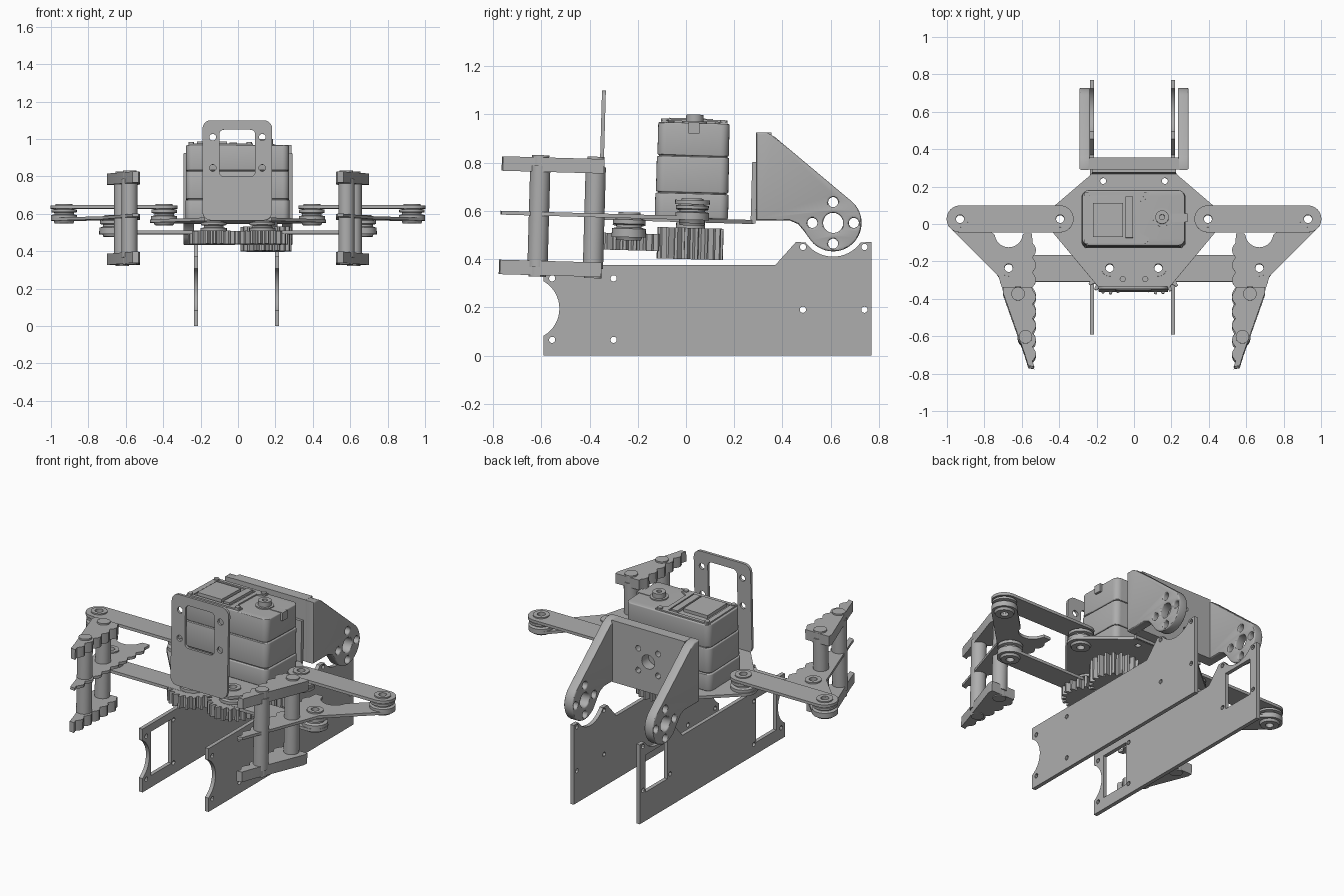
import bpy, bmesh, math
from mathutils import Matrix, Vector

cube = bpy.data.objects.get("Cube")
if cube:
    bpy.data.objects.remove(cube)

grey = bpy.data.materials.new("plain grey")
grey.use_nodes = True
colour = (0.42, 0.42, 0.42, 1)
grey.diffuse_color = colour
grey.node_tree.nodes["Principled BSDF"].inputs["Base Color"].default_value = colour

# The gripper leans back slightly; the chassis stays level
pivot = Vector((0, 0, 0.565))
TILT = Matrix.Translation(pivot) @ Matrix.Rotation(math.radians(-1.6), 4, 'X') @ Matrix.Translation(-pivot)
LEVEL = Matrix.Identity(4)
AXES = {
    'x': Matrix(((0, 0, 1, 0), (1, 0, 0, 0), (0, 1, 0, 0), (0, 0, 0, 1))),
    'y': Matrix(((1, 0, 0, 0), (0, 0, -1, 0), (0, 1, 0, 0), (0, 0, 0, 1))),
    'z': LEVEL,
}
parts = []


def add(name, mesh, pose):
    mesh.transform(pose)
    mesh.materials.clear()
    mesh.materials.append(grey)
    ob = bpy.data.objects.new(name, mesh)
    bpy.context.collection.objects.link(ob)
    parts.append(ob)
    return ob


def arc(cx, cy, r, a0, a1, n=16):
    angles = [math.radians(a0 + (a1 - a0) * i / n) for i in range(n + 1)]
    return [(cx + r * math.cos(a), cy + r * math.sin(a)) for a in angles]


def circle(cx, cy, r, n=20):
    return arc(cx, cy, r, 0, 360 - 360 / n, n - 1)


def rounded(x0, y0, x1, y1, r):
    return (arc(x1 - r, y1 - r, r, 0, 90, 5) + arc(x0 + r, y1 - r, r, 90, 180, 5)
            + arc(x0 + r, y0 + r, r, 180, 270, 5) + arc(x1 - r, y0 + r, r, 270, 360, 5))


def box(x0, y0, x1, y1):
    return [(x0, y0), (x1, y0), (x1, y1), (x0, y1)]


def plate(name, outline, lo, hi, holes=(), axis='z', pose=TILT, bevel=0, side=1):
    """Extruded outline with holes; side=-1 mirrors it across x."""
    cu = bpy.data.curves.new(name, 'CURVE')
    cu.dimensions, cu.fill_mode = '2D', 'BOTH'
    cu.extrude = (hi - lo) / 2 - bevel
    cu.bevel_depth, cu.offset, cu.bevel_resolution = bevel, -bevel, 2
    for ring in [outline, *holes]:
        sp = cu.splines.new('POLY')
        sp.points.add(len(ring) - 1)
        for p, (a, b) in zip(sp.points, ring):
            p.co = (side * a, b, 0, 1)
        sp.use_cyclic_u = True
    tmp = bpy.data.objects.new(name, cu)
    bpy.context.collection.objects.link(tmp)
    bpy.context.view_layer.update()
    mesh = bpy.data.meshes.new_from_object(tmp.evaluated_get(bpy.context.evaluated_depsgraph_get()))
    bpy.data.objects.remove(tmp)
    bpy.data.curves.remove(cu)
    bm = bmesh.new()
    bm.from_mesh(mesh)
    bmesh.ops.remove_doubles(bm, verts=bm.verts, dist=1e-5)
    bmesh.ops.recalc_face_normals(bm, faces=bm.faces)
    bm.to_mesh(mesh)
    bm.free()
    mid = (lo + hi) / 2 * (-1 if axis == 'y' else 1)
    return add(name, mesh, pose @ AXES[axis] @ Matrix.Translation((0, 0, mid)))


def lathe(name, x, y, profile, pose=TILT):
    """Closed (radius, z) profile turned about a vertical axis."""
    bm = bmesh.new()
    vs = [bm.verts.new((r, 0, z)) for r, z in profile]
    es = [bm.edges.new((vs[i], vs[(i + 1) % len(vs)])) for i in range(len(vs))]
    bmesh.ops.spin(bm, geom=vs + es, cent=(0, 0, 0), axis=(0, 0, 1), angle=math.tau, steps=32)
    bmesh.ops.remove_doubles(bm, verts=bm.verts, dist=1e-5)
    bmesh.ops.recalc_face_normals(bm, faces=bm.faces)
    mesh = bpy.data.meshes.new(name)
    bm.to_mesh(mesh)
    bm.free()
    return add(name, mesh, pose @ Matrix.Translation((x, y, 0)))


def rod(name, x, y, r, z0, z1):
    return lathe(name, x, y, [(0, z0), (r, z0), (r, z1), (0, z1)])


BORE = 0.022


def spool(name, x, y, z0, z1):
    """Hollow grooved pivot bushing between two sheets, with caps outside them."""
    h = z1 - z0
    lathe(name, x, y, [(BORE, z0 - 0.03), (0.05, z0 - 0.03), (0.056, z0 - 0.014), (0.07, z0), (0.07, z0 + h * 0.3),
                       (0.052, z0 + h * 0.38), (0.052, z0 + h * 0.55), (0.068, z0 + h * 0.62),
                       (0.068, z1 - 0.006), (0.045, z1), (0.045, z1 + 0.024), (BORE, z1 + 0.024)])


def gear(name, x, y, r, z0, z1, teeth=20, turn=0.0):
    ring = []
    for i in range(teeth):
        for f, k in ((0, 0.87), (0.3, 0.87), (0.45, 1.06), (0.75, 1.06)):
            a = (i + f + turn) * math.tau / teeth
            ring.append((x + r * k * math.cos(a), y + r * k * math.sin(a)))
    plate(name, ring, z0, z1, [circle(x, y, BORE)])


# Chassis side plates; the right one has two servo windows
side_outline = ([(-0.59, 0), (0.77, 0), (0.77, 0.47)] + arc(0.61, 0.55, 0.14, -35, -145)
                + [(0.455, 0.47), (0.37, 0.375), (-0.59, 0.375)] + arc(-0.655, 0.195, 0.13, 60, -60))
bolt_holes = [circle(y, z, 0.013, 12) for y, z in
              [(-0.555, 0.065), (-0.555, 0.32), (-0.3, 0.065), (-0.3, 0.32),
               (0.485, 0.19), (0.74, 0.19), (0.485, 0.45), (0.74, 0.45)]]
windows = [box(-0.51, 0.07, -0.32, 0.33), box(0.51, 0.17, 0.715, 0.39)]
plate("left_side_plate", side_outline, 0.197, 0.22, bolt_holes, 'x', LEVEL)
plate("right_side_plate", side_outline, -0.236, -0.213, bolt_holes + windows, 'x', LEVEL)

# Wrist bracket: two arms with round ends joined by a web
arm_outline = ([(0.29, 0.56), (0.29, 0.925), (0.335, 0.925), (0.37, 0.905)] + arc(0.61, 0.55, 0.118, 48, -140, 28)
               + [(0.49, 0.515), (0.465, 0.545), (0.43, 0.56)])
horn_holes = [circle(0.61, 0.55, 0.042)] + [
    circle(0.61 + dy, 0.55 + dz, 0.021, 14) for dy, dz in ((0.086, 0), (-0.086, 0), (0, 0.086), (0, -0.086))]
for label, s in (("left", 1), ("right", -1)):
    lo, hi = sorted((s * 0.235, s * 0.292))
    plate(label + "_wrist_arm", arm_outline, lo, hi, horn_holes, 'x', LEVEL, bevel=0.008)
web_holes = [circle(0, 0.74, 0.042)] + [
    circle(dx, 0.74 + dz, 0.017, 12) for dx in (-0.065, 0.065) for dz in (-0.065, 0.065)]
plate("wrist_web", box(-0.24, 0.56, 0.24, 0.925), 0.292, 0.355, web_holes, 'y', LEVEL)

# Base sheet with bent-up rear tab and front sensor mount
half = ([(0.18, -0.35)] + arc(0.395, 0.025, 0.075, -40, 45, 8) + [(0.235, 0.26), (0.22, 0.28)])
base_outline = half + [(-x, y) for x, y in reversed(half)]
base_holes = [circle(s * x, y, r, 14) for s in (1, -1)
              for x, y, r in ((0.165, 0.23, 0.016), (0.06, -0.295, 0.014), (0.13, -0.235, BORE), (0.395, 0.025, BORE))]
plate("base_sheet", base_outline, 0.553, 0.57, base_holes)
plate("rear_tab", box(-0.225, 0.555, 0.225, 0.81), 0.268, 0.288, (), 'y')
mount_holes = [rounded(-0.1, 0.79, 0.092, 1.04, 0.025)] + [
    circle(x, z, 0.018, 14) for x in (-0.135, 0.13) for z in (0.835, 1.0)]
plate("front_mount", rounded(-0.19, 0.555, 0.183, 1.09, 0.045), -0.363, -0.347, mount_holes, 'y')

# Servo: stacked case sections with narrow seams
for name, z0, z1, grow in (("servo_bottom", 0.57, 0.672, 0.004), ("servo_middle", 0.676, 0.825, 0.002),
                           ("servo_top", 0.829, 0.965, 0)):
    plate(name, rounded(-0.277 - grow, -0.126 - grow, 0.272 + grow, 0.17 + grow, 0.035), z0, z1, bevel=0.006)
plate("servo_core", rounded(-0.27, -0.12, 0.265, 0.164, 0.03), 0.6, 0.9)
frame = [(-0.265, -0.115), (0.08, -0.115), (0.08, -0.085), (0.035, -0.06), (0.035, 0.11),
         (0.08, 0.13), (0.08, 0.16), (-0.265, 0.16)]
plate("servo_cover_frame", frame, 0.96, 0.973, [box(-0.235, -0.095, 0.01, 0.14)])
plate("servo_cover_panel", box(-0.22, -0.08, -0.06, 0.1), 0.96, 0.984)
plate("servo_cover_bar", box(-0.045, -0.085, -0.005, 0.135), 0.96, 0.98)
plate("cable_exit", box(0.2, 0.0, 0.285, 0.045), 0.92, 0.968)
lathe("servo_shaft", 0.15, 0.025, [(0.014, 0.95), (0.05, 0.95), (0.05, 0.972), (0.036, 0.972),
                                  (0.036, 1.0), (0.014, 1.0)])
for x in (-0.25, 0.06):
    for y in (-0.1, 0.145):
        rod("servo_screw", x, y, 0.015, 0.96, 0.98)

# Gear train under the base
gear("drive_gear", 0.15, 0.02, 0.13, 0.4, 0.53)
rod("drive_hub", 0.15, 0.02, 0.06, 0.5, 0.56)
gear("left_gear", 0.13, -0.235, 0.13, 0.43, 0.5)
gear("right_gear", -0.13, -0.235, 0.13, 0.43, 0.5, turn=0.5)


# Fingers and linkages, mirrored
def grip_edge(y0, y1):
    n = 4 * round((y0 - y1) / 0.08)
    return [(0.543 - 0.02 * abs(math.sin(math.pi * i / 4)), y0 + (y1 - y0) * i / n) for i in range(n + 1)]


def slot(x0, x1, y, r):
    return arc(x0, y, r, 90, 270) + arc(x1, y, r, -90, 90)


tip = [(0.533, -0.77), (0.565, -0.765), (0.585, -0.7)]
finger = (arc(0.93, 0.025, 0.07, -45, 135) + [(0.745, -0.06)] + arc(0.67, -0.05, 0.075, -8, -172)
          + [(0.59, -0.05), (0.545, -0.05)] + grip_edge(-0.1, -0.74) + tip + [(0.7, -0.36), (0.725, -0.28)])
pad = [(0.7, -0.345), (0.545, -0.345)] + grip_edge(-0.36, -0.74) + tip + [(0.7, -0.375)]
for label, s in (("left_", 1), ("right_", -1)):
    plate(label + "finger_sheet", finger, 0.563, 0.579,
          [circle(0.93, 0.025, BORE), circle(0.67, -0.235, BORE)], side=s)
    plate(label + "upper_link", slot(0.395, 0.93, 0.025, 0.072), 0.628, 0.645,
          [circle(x, 0.025, BORE) for x in (0.395, 0.93)], side=s)
    plate(label + "lower_link", slot(0.13, 0.67, -0.235, 0.072), 0.484, 0.501,
          [circle(x, -0.235, BORE) for x in (0.13, 0.67)], side=s)
    spool(label + "outer_pivot", s * 0.93, 0.025, 0.579, 0.628)
    spool(label + "base_pivot", s * 0.395, 0.025, 0.57, 0.628)
    spool(label + "finger_pivot", s * 0.67, -0.235, 0.501, 0.563)
    spool(label + "gear_pivot", s * 0.13, -0.235, 0.501, 0.553)
    plate(label + "top_pad", pad, 0.745, 0.805, side=s)
    plate(label + "bottom_pad", pad, 0.316, 0.376, side=s)
    for x, y in ((0.62, -0.38), (0.58, -0.61)):
        rod(label + "finger_post", s * x, y, 0.042, 0.35, 0.77)
        rod(label + "post_bolt", s * x, y, 0.036, 0.31, 0.814)

# Smooth round walls, keep sharp edges
bpy.ops.object.select_all(action='DESELECT')
for ob in parts:
    ob.select_set(True)
bpy.context.view_layer.objects.active = parts[0]
bpy.ops.object.shade_smooth_by_angle(angle=math.radians(30))
